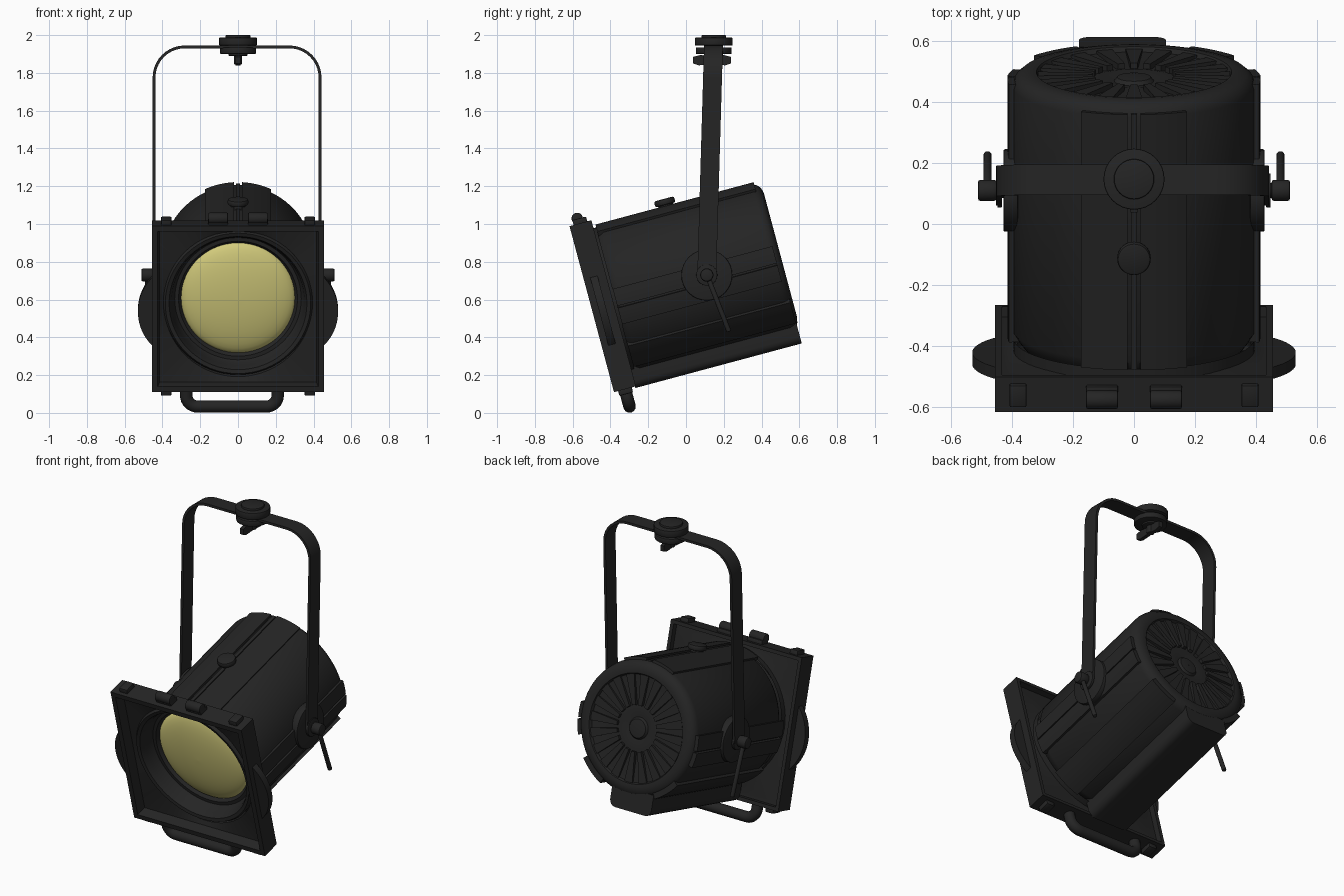
import bpy, bmesh
from math import sin, cos, pi, radians
from mathutils import Vector, Matrix

if "Cube" in bpy.data.objects:
    bpy.data.objects.remove(bpy.data.objects["Cube"])

def material(name, col):
    m = bpy.data.materials.new(name)
    m.diffuse_color = (*col, 1)
    m.use_nodes = True
    m.node_tree.nodes["Principled BSDF"].inputs["Base Color"].default_value = m.diffuse_color
    return m

BLACK = material("black_metal", (0.018, 0.018, 0.018))
GLASS = material("amber_glass", (0.65, 0.6, 0.2))
# lamp head space: x, y along the optical axis (back +), z up; tilted at the pivot
HEAD = Matrix.Translation((0, 0.11, 0.73)) @ Matrix.Rotation(radians(15), 4, 'X')
FRAME = HEAD @ Matrix.Translation((0, 0, -0.017))
WORLD = Matrix.Identity(4)

def finish(name, bm, M, mat=BLACK):
    bmesh.ops.remove_doubles(bm, verts=bm.verts, dist=1e-5)
    bmesh.ops.recalc_face_normals(bm, faces=bm.faces)
    me = bpy.data.meshes.new(name)
    bm.to_mesh(me)
    bm.free()
    me.polygons.foreach_set("use_smooth", [True] * len(me.polygons))
    me.set_sharp_from_angle(angle=radians(32))
    me.materials.append(mat)
    ob = bpy.data.objects.new(name, me)
    ob.matrix_world = M
    bpy.context.collection.objects.link(ob)
    return ob

def loft(name, loops, M, closed=False, caps=False, mat=BLACK):
    """Skin a list of equally long closed point loops."""
    bm = bmesh.new()
    rows = [[bm.verts.new(p) for p in lp] for lp in loops]
    for r, s in zip(rows, rows[1:] + rows[:1] if closed else rows[1:]):
        for i in range(len(r)):
            j = (i + 1) % len(r)
            bm.faces.new((r[i], r[j], s[j], s[i]))
    if caps:
        bm.faces.new(rows[0])
        bm.faces.new(rows[-1])
    return finish(name, bm, M, mat)

def ring(y, r, n=64):
    return [(r * cos(2 * pi * i / n), y, r * sin(2 * pi * i / n)) for i in range(n)]

def square(y, h, n=64):
    out = []
    for i in range(n):
        c, s = cos(2 * pi * i / n), sin(2 * pi * i / n)
        k = h / max(abs(c), abs(s))
        out.append((c * k, y, s * k))
    return out

def box(name, c, size, M, bevel=0.006):
    bm = bmesh.new()
    bmesh.ops.create_cube(bm, size=1, matrix=Matrix.Translation(c) @ Matrix.Diagonal((*size, 1)))
    bmesh.ops.bevel(bm, geom=bm.edges[:], offset=bevel, segments=2, affect='EDGES', profile=0.5)
    return finish(name, bm, M)

def rod(name, p, q, r, M, bevel=0.005):
    p, q = Vector(p), Vector(q)
    d = q - p
    bm = bmesh.new()
    bmesh.ops.create_cone(bm, cap_ends=True, segments=32, radius1=r, radius2=r, depth=d.length,
                          matrix=Matrix.Translation((p + q) / 2) @ d.to_track_quat('Z', 'Y').to_matrix().to_4x4())
    rims = [e for e in bm.edges if any(len(f.verts) > 4 for f in e.link_faces)]
    bmesh.ops.bevel(bm, geom=rims, offset=bevel, segments=2, affect='EDGES', profile=0.5)
    return finish(name, bm, M)

def arc_panel(name, t0, t1, r0, r1, y0, y1, n=6):
    """Curved slab on the barrel between two angles (degrees from +x)."""
    loops = []
    for i in range(n + 1):
        t = radians(t0 + (t1 - t0) * i / n)
        loops.append([(r * cos(t), y, r * sin(t)) for r, y in ((r0, y0), (r1, y0), (r1, y1), (r0, y1))])
    return loft(name, loops, HEAD, caps=True)

# barrel with rounded, shallowly dished back
barrel = [(-.525, .36), (-.50, .38), (-.47, .398), (.355, .398), (.38, .39), (.397, .37), (.404, .34),
          (.402, .32), (.386, .312), (.375, .15), (.38, .12), (.372, .065), (.385, .055), (.388, .03), (.388, .0005)]
loft("barrel", [ring(y, r) for y, r in barrel], HEAD)

# radial cooling vanes
for i in range(20):
    arc_panel("back_vane", i * 18 - 5, i * 18 + 5, .135, .315, .36, .396, 2)

# lens bezel and domed lens
bezel = [(-.50, .395), (-.565, .395), (-.58, .385), (-.575, .365), (-.54, .352), (-.50, .345), (-.485, .335),
         (-.485, .315), (-.465, .30), (-.44, .30)]
loft("lens_bezel", [ring(y, r) for y, r in bezel], HEAD)
dome = [(-.455 - .07 * cos(k / 10 * pi / 2), max(.305 * sin(k / 10 * pi / 2), .0005)) for k in range(11)]
loft("lens", [ring(y, r) for y, r in dome], HEAD, mat=GLASS)

# square colour-filter frame, hollow on both faces, with round opening
loft("front_frame", [square(-.515, .433), square(-.515, .455), square(-.635, .455), square(-.635, .425),
                     square(-.61, .42), square(-.575, .415), ring(-.56, .39),
                     ring(-.535, .385), square(-.55, .41), square(-.55, .433)], FRAME, closed=True)

# raised casing panels and ribs, both sides
for s in (1, -1):
    side = (lambda t: t) if s > 0 else (lambda t: 180 - t)
    arc_panel("top_panel", side(65), side(87), .38, .411, -.5, .367)
    arc_panel("side_rib", side(-19), side(-6.5), .38, .418, -.5, .375)
    arc_panel("side_rib", side(-5), side(8), .38, .414, -.5, .375)
    arc_panel("lower_panel", side(-63), side(-38), .38, .415, -.5, .39)
arc_panel("top_seam", 88.5, 91.5, .38, .404, -.5, .367)

# wiring tray under the barrel, set slightly off centre with rounded lower edges
half = [(.143, -.35), (.143, -.44)] + [(.103 + .04 * cos(t), -.44 - .04 * sin(t)) for t in (pi / 8, pi / 4, pi * 3 / 8, pi / 2)]
tray = half + [(-x, z) for x, z in reversed(half)]
loft("bottom_tray", [[(x - .038, y, z) for x, z in tray] for y in (-.52, .392)], HEAD, caps=True)

# top focus knob
rod("focus_knob", (0, -.115, .38), (0, -.115, .425), .04, HEAD)
rod("focus_knob_cap", (0, -.115, .415), (0, -.115, .448), .055, HEAD, .01)

# frame clips on the top and bottom edges
for s in (1, -1):
    for u in (.462, -.462):
        box("corner_clip", (s * .38, -.575, u), (.056, .075, .04), FRAME)
    box("hinge_clip", (s * .105, -.575, .463), (.105, .065, .03), FRAME)
    rod("hinge_roll", (s * .105 - .052, -.585, .484), (s * .105 + .052, -.585, .484), .03, FRAME)

# side ears: circular segments standing out from the frame
for s in (1, -1):
    ear = [(s * (.262 + .268 * cos(t)), -.04 + .268 * sin(t)) for t in [radians(-46 + 92 * i / 20) for i in range(21)]]
    loft("side_ear", [[(x, y, z) for x, z in ear] for y in (-.6, -.56)], HEAD, caps=True)

# tubular carry handle below the frame
cv = bpy.data.curves.new("carry_handle", 'CURVE')
cv.dimensions = '3D'
cv.bevel_depth, cv.bevel_resolution, cv.use_fill_caps = .033, 4, True
half = [(.242, -.46)] + [(.182 + .06 * cos(t), -.507 - .06 * sin(t)) for t in [pi / 2 * i / 8 for i in range(9)]]
path = half + [(-x, z) for x, z in reversed(half)]
sp = cv.splines.new('POLY')
sp.points.add(len(path) - 1)
for p, (x, z) in zip(sp.points, path):
    p.co = (x - .032, -.575, z, 1)
cv.materials.append(BLACK)
handle = bpy.data.objects.new("carry_handle", cv)
handle.matrix_world = HEAD
bpy.context.collection.objects.link(handle)

# hanging yoke: flat strap bent in a U, leaning slightly back
R, W, TOP, TH = .17, .447, 1.945, .015
sections = [(W, .73, 1, 0)]
sections += [(W - R + R * cos(t), TOP - R + R * sin(t), cos(t), sin(t)) for t in [pi / 2 * i / 10 for i in range(11)]]
sections += [(-x, z, -nx, nz) for x, z, nx, nz in reversed(sections)]
strap = []
for x, z, nx, nz in sections:
    yc = .11 + (z - .73) / 1.2 * .035
    strap.append([(x - .005 - d * nx, yc + w, z - d * nz) for d, w in ((0, -.05), (0, .05), (TH, .05), (TH, -.05))])
loft("yoke", strap, WORLD, caps=True)

# pivots with locking levers
for s in (1, -1):
    rod("pivot_plate", (s * .38, .11, .73), (s * .428, .11, .73), .135, WORLD)
    rod("yoke_end", (s * .433, .11, .73), (s * .448, .11, .73), .056, WORLD, .002)
    rod("pivot_bolt", (s * .40, .11, .73), (s * .47, .11, .73), .024, WORLD)
    rod("lock_knob", (s * .45, .11, .73), (s * .512, .11, .73), .035, WORLD, .01)
    rod("lock_lever", (s * .48, .115, .72), (s * .48, .228, .43), .013, WORLD)

# suspension clamp on top of the yoke
Y = .147
for name, z0, z1, r in (("clamp_cap", 1.98, 2.0, .066), ("clamp_disc", 1.945, 1.987, .1),
                        ("clamp_neck", 1.89, 1.96, .05), ("clamp_washer", 1.90, 1.935, .095),
                        ("clamp_bolt", 1.845, 1.91, .022)):
    rod(name, (0, Y, z0), (0, Y, z1), r, WORLD)
for s in (1, -1):
    wing = [(0, 1.845), (.07, 1.84), (.1, 1.85), (.1, 1.885), (.06, 1.895), (0, 1.885)]
    loft("wing_nut", [[(x, Y - .01 + s * y, z) for y, z in wing] for x in (-.012, .012)], WORLD, caps=True)
